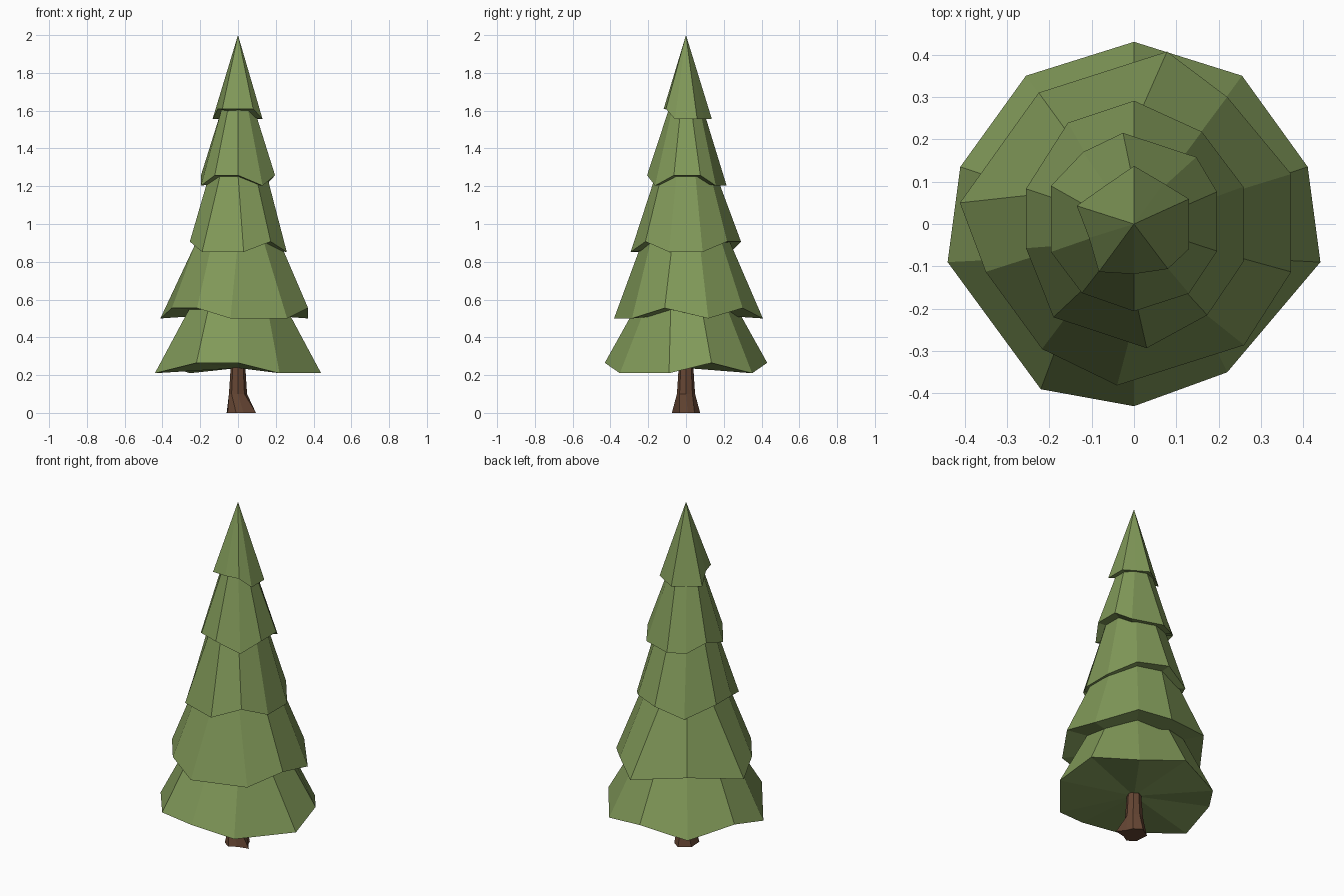
import bpy
from math import cos, sin, radians

if "Cube" in bpy.data.objects:
    bpy.data.objects.remove(bpy.data.objects["Cube"])


def material(name, rgb):
    m = bpy.data.materials.new(name)
    m.diffuse_color = (*rgb, 1)
    m.use_nodes = True
    m.node_tree.nodes["Principled BSDF"].inputs["Base Color"].default_value = m.diffuse_color
    return m


def build(name, rings, mat):
    """Flat-faced solid lofted through rings of equal count, both ends capped.
    A final ring of one point makes a tip."""
    verts, faces, n = [], [], len(rings[0])
    for ring in rings:
        verts += ring
    for k in range(len(rings) - 1):
        a, b = k * n, (k + 1) * n
        for i in range(n):
            j = (i + 1) % n
            if len(rings[k + 1]) == 1:
                faces.append((a + j, a + i, b))
            else:
                faces.append((a + j, a + i, b + i, b + j))
    # underside as a fan, so the zigzag rim closes cleanly
    c = len(verts)
    verts.append((0, 0, sum(v[2] for v in rings[0]) / n))
    faces += [(i, (i + 1) % n, c) for i in range(n)]
    if len(rings[-1]) > 1:
        s = (len(rings) - 1) * n
        faces.append(tuple(s + i for i in reversed(range(n))))
    me = bpy.data.meshes.new(name)
    me.from_pydata(verts, [], faces)
    me.materials.append(mat)
    ob = bpy.data.objects.new(name, me)
    bpy.context.collection.objects.link(ob)
    return ob


def circle(r, z, n=10):
    """Regular ring, clockwise from +y."""
    return [(r * cos(radians(90 - 360 * i / n)), r * sin(radians(90 - 360 * i / n)), z)
            for i in range(n)]


def tier(name, z, flags, rim, top):
    """Branch layer: uneven rim whose H corners are lifted, rising to a ring or tip."""
    base = [(x, y, z + (0.055 if f == "H" else 0)) for (x, y), f in zip(rim, flags)]
    return build(name, [base, top], green)


green = material("needles", (0.22, 0.32, 0.10))
brown = material("bark", (0.13, 0.06, 0.033))

# branch layers, bottom to top
tier("branches_1", 0.21, "HLHLLHHLHL",
     [(0, .43), (.255, .35), (.41, .135), (.44, -.09), (.22, -.35),
      (0, -.43), (-.22, -.39), (-.44, -.09), (-.41, .135), (-.255, .35)],
     circle(0.26, 0.57))
tier("branches_2", 0.50, "LHLHLLHHLH",
     [(.078, .407), (.22, .30), (.371, .118), (.371, -.113), (.26, -.286),
      (-.04, -.381), (-.217, -.295), (-.35, -.113), (-.411, .05), (-.225, .31)],
     circle(0.23, 0.91))
tier("branches_3", 0.852, "HHLLHLLHHL",
     [(0, .291), (.16, .218), (.258, .088), (.258, -.09), (.173, -.215),
      (.03, -.293), (-.19, -.22), (-.255, -.057), (-.255, .083), (-.156, .239)],
     circle(0.16, 1.26))
tier("branches_4", 1.203, "LLHHLHHLHL",
     [(-.026, .215), (.147, .158), (.196, .076), (.196, -.064), (.13, -.164),
      (0, -.206), (-.123, -.163), (-.196, -.066), (-.196, .09), (-.12, .17)],
     circle(0.09, 1.61))
tier("branches_5", 1.555, "LLLLHHHHLL",
     [(0, .137), (.07, .096), (.13, .059), (.13, -.059), (.08, -.106),
      (0, -.118), (-.083, -.113), (-.106, -.033), (-.135, .043), (-.07, .089)],
     [(0, 0, 2.0)])

# trunk with flared roots
foot = [(0, .075), (.045, .045), (.06, .01), (.095, -.035),
        (.03, -.05), (-.01, -.075), (-.055, -.045), (-.06, .035)]
build("trunk", [[(x, y, 0) for x, y in foot],
                circle(0.048, 0.10, 8), circle(0.035, 0.30, 8)], brown)
